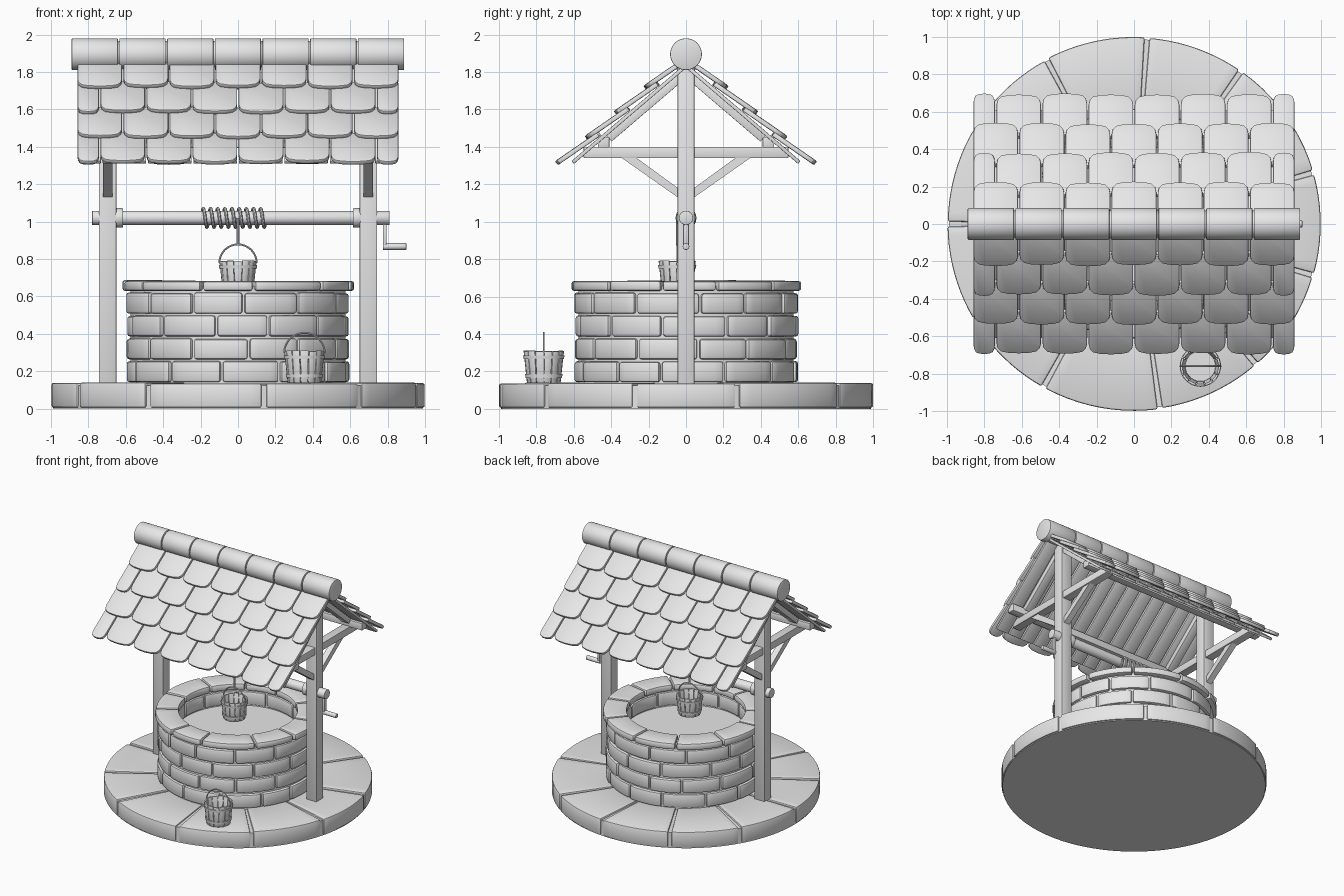
import bpy, bmesh, math, random
from mathutils import Vector, Matrix

random.seed(4)
if "Cube" in bpy.data.objects:
    bpy.data.objects.remove(bpy.data.objects["Cube"], do_unlink=True)

grey = bpy.data.materials.new("plain_grey")
grey.use_nodes = True
grey.diffuse_color = (0.8, 0.8, 0.8, 1)
grey.node_tree.nodes["Principled BSDF"].inputs["Base Color"].default_value = (0.8, 0.8, 0.8, 1)


def add_mesh(name, mesh):
    mesh.materials.clear()
    mesh.materials.append(grey)
    mesh.shade_smooth()
    mesh.set_sharp_from_angle(angle=math.radians(35))
    obj = bpy.data.objects.new(name, mesh)
    bpy.context.collection.objects.link(obj)
    return obj


def finish(name, bm, bevel=0.0):
    """Bevel the hard edges, then turn the bmesh into an object."""
    bmesh.ops.recalc_face_normals(bm, faces=bm.faces)
    if bevel:
        hard = [e for e in bm.edges if e.is_manifold and e.calc_face_angle() > 0.7]
        bmesh.ops.bevel(bm, geom=hard, offset=bevel, segments=2, profile=0.5,
                        affect='EDGES', clamp_overlap=True)
    mesh = bpy.data.meshes.new(name)
    bm.to_mesh(mesh)
    bm.free()
    return add_mesh(name, mesh)


def arc_block(bm, r0, r1, z0, z1, a0, a1, n=5, flare=0.0, centre=(0, 0)):
    """Curved block between two radii; flare widens the top."""
    rows = []
    for i in range(n + 1):
        a = a0 + (a1 - a0) * i / n
        rows.append([bm.verts.new((centre[0] + r * math.cos(a), centre[1] + r * math.sin(a), z))
                     for r, z in ((r0, z0), (r1, z0), (r1 + flare, z1), (r0 + flare, z1))])
    for p, q in zip(rows, rows[1:]):
        for k in range(4):
            bm.faces.new((p[k], p[k - 1], q[k - 1], q[k]))
    bm.faces.new(rows[0])
    bm.faces.new(rows[-1])


def ring(bm, r0, r1, z0, z1, flare=0.0, centre=(0, 0)):
    for start in (0, math.pi):
        arc_block(bm, r0, r1, z0, z1, start, start + math.pi, 24, flare, centre)


def rod(bm, a, b, radius, sides=24, radius2=None):
    a, b = Vector(a), Vector(b)
    turn = (b - a).to_track_quat('Z', 'Y').to_matrix().to_4x4()
    bmesh.ops.create_cone(bm, cap_ends=True, segments=sides, radius1=radius,
                          radius2=radius if radius2 is None else radius2,
                          depth=(b - a).length, matrix=Matrix.Translation((a + b) / 2) @ turn)


def box(bm, lo, hi, matrix=Matrix()):
    lo, hi = Vector(lo), Vector(hi)
    bmesh.ops.create_cube(bm, size=1, matrix=matrix @ Matrix.Translation((lo + hi) / 2)
                          @ Matrix.Diagonal((hi - lo).to_4d()))


def tube(name, points, radius):
    curve = bpy.data.curves.new(name, 'CURVE')
    curve.dimensions = '3D'
    curve.bevel_depth, curve.bevel_resolution, curve.use_fill_caps = radius, 2, True
    line = curve.splines.new('POLY')
    line.points.add(len(points) - 1)
    for p, co in zip(line.points, points):
        p.co = (*co, 1)
    temp = bpy.data.objects.new(name + "_path", curve)
    mesh = bpy.data.meshes.new_from_object(temp)
    bpy.data.objects.remove(temp)
    add_mesh(name, mesh)


# Stone base: solid disc with paving slabs around it
bm = bmesh.new()
rod(bm, (0, 0, 0), (0, 0, 0.125), 0.988, 96)
finish("base_disc", bm)
bm = bmesh.new()
seams = [16, 55, 86, 118, 149, 180, 211, 241, 278, 311, 344, 376]
for a, b in zip(seams, seams[1:]):
    arc_block(bm, 0.5, 1.0 - random.uniform(0, 0.006), 0.006, 0.14 - random.uniform(0, 0.006),
              math.radians(a) + 0.013, math.radians(b) - 0.013, 10)
finish("base_slabs", bm, 0.01)

# Well wall: mortar core, four brick courses and a coping
bm = bmesh.new()
ring(bm, 0.465, 0.575, 0.1, 0.655)
finish("mortar_core", bm)


def course(name, r0, r1, z0, z1, count, start, bevel):
    bm = bmesh.new()
    step = math.tau / count
    cuts = [start + step * (i + random.uniform(-0.12, 0.12)) for i in range(count)]
    for a, b in zip(cuts, cuts[1:] + [cuts[0] + math.tau]):
        arc_block(bm, r0, r1 + random.uniform(-0.008, 0.004), z0, z1 - random.uniform(0, 0.006),
                  a + 0.01, b - 0.01, 6)
    finish(name, bm, bevel)


for i in range(4):
    z = 0.142 + 0.122 * i
    course(f"brick_course_{i + 1}", 0.45, 0.597, z, z + 0.114, 12,
           -1.75 + (i % 2) * math.tau / 24, 0.014)
course("coping_stones", 0.44, 0.62, 0.63, 0.688, 11, -1.95, 0.014)

bm = bmesh.new()
rod(bm, (0, 0, 0.12), (0, 0, 0.5), 0.47, 48)
finish("well_water", bm)

# Timber frame: post, cross beam and braces on each side
for side, s in (("left", 1), ("right", -1)):
    x = 0.697 * s
    bm = bmesh.new()
    box(bm, (x - 0.047, -0.045, 0.13), (x + 0.047, 0.045, 1.82))
    finish(f"{side}_post", bm, 0.004)
    bm = bmesh.new()
    box(bm, (x - 0.035, -0.547, 1.34), (x + 0.035, 0.547, 1.4))
    finish(f"{side}_cross_beam", bm, 0.004)
    bm = bmesh.new()
    for t in (1, -1):
        profile = [(0.03, 1.12), (0.03, 1.17), (0.27, 1.345), (0.35, 1.345)]
        ends = [[bm.verts.new((x + dx, t * y, z)) for y, z in profile] for dx in (-0.025, 0.025)]
        for k in range(4):
            bm.faces.new((ends[0][k], ends[0][k - 1], ends[1][k - 1], ends[1][k]))
        for face in ends:
            bm.faces.new(face)
    finish(f"{side}_braces", bm)

# Roof slopes: local x along the ridge, y down the slope, z outward
pitch = math.radians(40.5)
c, sn = math.cos(pitch), math.sin(pitch)
half_outline = [(1, 0), (1, 0.76), (0.95, 0.87), (0.8, 0.95), (0.5, 0.985)]
outline = half_outline + [(0, 1)] + [(-u, v) for u, v in reversed(half_outline)]
WIDTH, LENGTH, EDGE = 0.2464, 0.27, 0.8625

for side, s in (("front", -1), ("back", 1)):
    slope = Matrix(((1, 0, 0, 0), (0, s * c, s * sn, 0), (0, -sn, c, 1.886), (0, 0, 0, 1)))
    bm = bmesh.new()
    for i in range(14):
        x = -0.85 + i * 1.7 / 14
        box(bm, (x + 0.005, 0.03, -0.05), (x + 1.7 / 14 - 0.005, 0.83, -0.03), slope)
    finish(f"{side}_roof_boards", bm, 0.004)
    bm = bmesh.new()
    for x in (-0.697, 0.697):
        box(bm, (x - 0.035, 0.0, -0.09), (x + 0.035, 0.6, -0.048), slope)
    box(bm, (-0.84, s * 0.44 - 0.03, 1.395), (0.84, s * 0.44 + 0.03, 1.452))
    finish(f"{side}_rafters_and_purlin", bm, 0.003)
    for row in range(4):
        bm = bmesh.new()
        tip = 0.897 - 0.207 * row
        cuts = [-EDGE + WIDTH * k for k in range(8)]
        if row % 2 == 0:
            cuts = [-EDGE] + [x + WIDTH / 2 for x in cuts[:-1]] + [EDGE]
        for a, b in zip(cuts, cuts[1:]):
            mid, half = (a + b) / 2, (b - a) / 2 - 0.004
            end = tip + random.uniform(-0.008, 0.004)
            rings = [[bm.verts.new(slope @ Vector((mid + half * u, end - LENGTH * (1 - v),
                                                   w - 0.028 * (1 - v)))) for u, v in outline]
                     for w in (0, 0.026)]
            for k in range(len(outline)):
                bm.faces.new((rings[0][k], rings[0][k - 1], rings[1][k - 1], rings[1][k]))
            for face in rings:
                bm.faces.new(face)
        finish(f"{side}_shingle_row_{row + 1}", bm, 0.006)

# Ridge caps over a slimmer core
bm = bmesh.new()
for i in range(7):
    x = -0.893 + i * 0.255
    rod(bm, (x + 0.004, 0, 1.895), (x + 0.251, 0, 1.895), 0.085, 32)
finish("ridge_caps", bm, 0.005)
bm = bmesh.new()
rod(bm, (-0.88, 0, 1.895), (0.88, 0, 1.895), 0.072)
finish("ridge_core", bm)

# Windlass axle with collars, crank and rope
bm = bmesh.new()
rod(bm, (-0.78, 0, 1.02), (0.81, 0, 1.02), 0.038)
for s in (1, -1):
    rod(bm, (s * 0.615, 0, 1.02), (s * 0.655, 0, 1.02), 0.052)
finish("windlass_axle", bm, 0.003)
bm = bmesh.new()
box(bm, (0.775, -0.015, 0.865), (0.795, 0.015, 1.02))
rod(bm, (0.775, 0, 0.867), (0.9, 0, 0.867), 0.018, 16)
finish("crank_handle", bm, 0.003)
turns, steps = 9, 20
tube("rope_coil", [(-0.195 + 0.345 * i / (turns * steps),
                    0.047 * math.cos(math.tau * i / steps),
                    1.02 + 0.05 * math.sin(math.tau * i / steps))
                   for i in range(turns * steps + 1)], 0.009)
tube("hanging_rope", [(0, -0.047, 1.02), (0, -0.047, 0.872)], 0.007)


# Buckets: flared staves, hoops, floor and a bail handle
def bucket(name, x, y, z, size):
    bm = bmesh.new()
    r, h, flare, staves = 0.088 * size, 0.17 * size, 0.018 * size, 14
    for i in range(staves):
        a = math.tau * i / staves
        arc_block(bm, r - 0.012, r, z, z + h - random.uniform(0, 0.005), a + 0.02,
                  a + math.tau / staves - 0.02, 2, flare, (x, y))
    finish(f"{name}_staves", bm, 0.002)
    bm = bmesh.new()
    rod(bm, (x, y, z + 0.01), (x, y, z + 0.025), r - 0.004)
    for f in (0.16, 0.74):
        inner = r + flare * f
        ring(bm, inner - 0.006, inner + 0.005, z + h * f, z + h * (f + 0.11), flare * 0.11, (x, y))
    finish(f"{name}_hoops", bm)
    reach = r + flare
    tube(f"{name}_handle", [(x + reach * math.cos(math.pi * i / 24), y,
                             z + h * 0.92 + reach * math.sin(math.pi * i / 24))
                            for i in range(25)], 0.005)


bucket("ground_bucket", 0.355, -0.76, 0.138, 1.02)
bucket("hanging_bucket", 0, -0.047, 0.632, 0.94)
